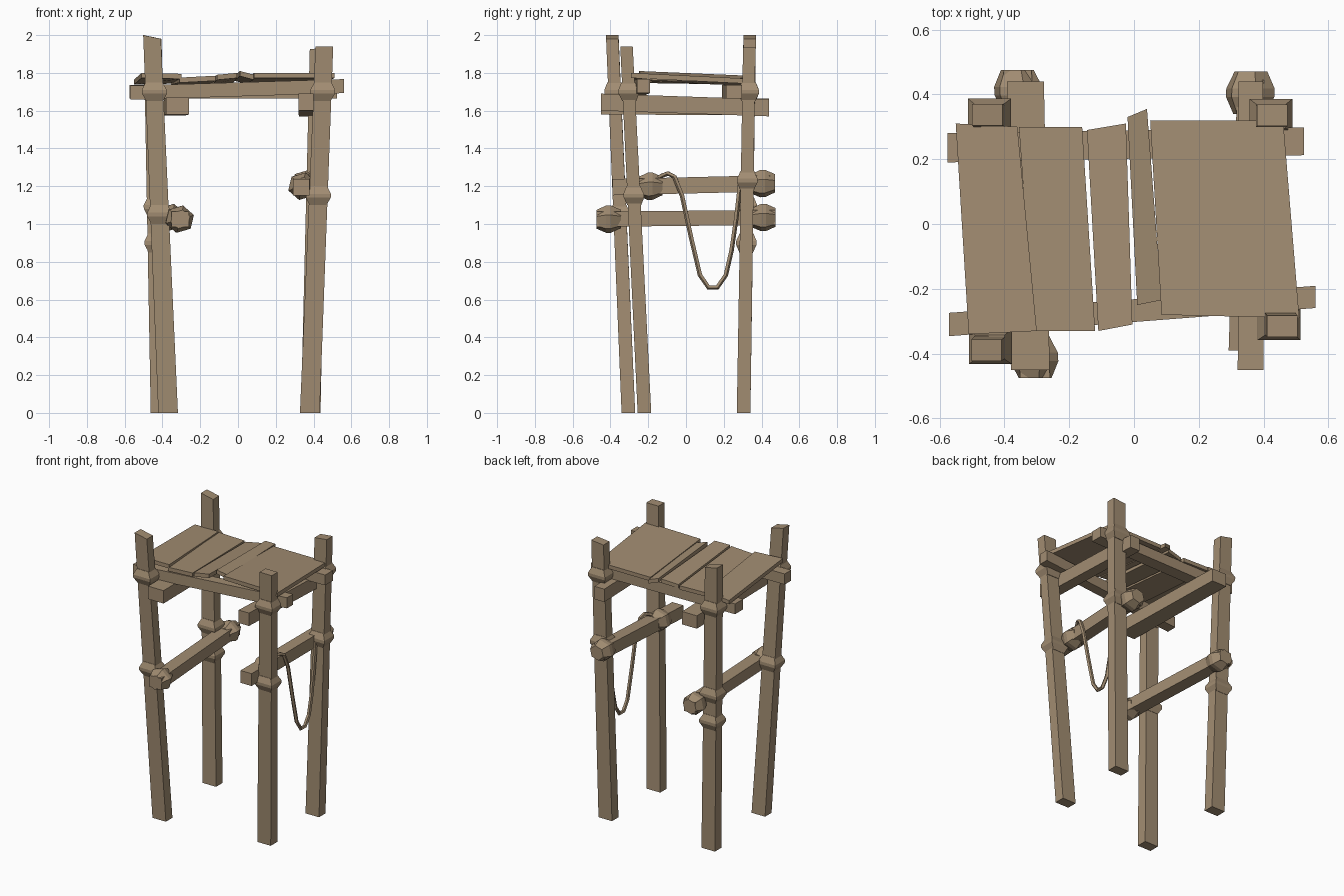
import bpy, bmesh, math
from mathutils import Vector

if "Cube" in bpy.data.objects:
    bpy.data.objects.remove(bpy.data.objects["Cube"])

wood = bpy.data.materials.new("weathered_wood")
wood.diffuse_color = (0.36, 0.265, 0.168, 1)
wood.use_nodes = True
wood.node_tree.nodes["Principled BSDF"].inputs["Base Color"].default_value = wood.diffuse_color


def finish(name, bm):
    bmesh.ops.recalc_face_normals(bm, faces=bm.faces)
    mesh = bpy.data.meshes.new(name)
    bm.to_mesh(mesh)
    bm.free()
    mesh.materials.append(wood)
    obj = bpy.data.objects.new(name, mesh)
    bpy.context.collection.objects.link(obj)
    return obj


def loft(name, rings):
    """Skin a list of vertex rings and cap both ends."""
    bm = bmesh.new()
    vs = [[bm.verts.new(p) for p in r] for r in rings]
    n = len(vs[0])
    for a, b in zip(vs, vs[1:]):
        for i in range(n):
            j = (i + 1) % n
            bm.faces.new((a[i], a[j], b[j], b[i]))
    bm.faces.new(vs[0])
    bm.faces.new(vs[-1])
    return finish(name, bm)


def ring(c, axis, hu, hv, sides=4, turn=math.pi / 4):
    """Polygon around c, square to the world axis; hu, hv are half widths."""
    u, v = [(1, 2), (0, 2), (0, 1)][axis]
    k = math.sqrt(2) if sides == 4 else 1
    pts = []
    for i in range(sides):
        p = Vector(c)
        t = turn + i * math.tau / sides
        p[u] += hu * k * math.cos(t)
        p[v] += hv * k * math.sin(t)
        pts.append(p)
    return pts


def along(a, b, axis, value):
    a, b = Vector(a), Vector(b)
    return a.lerp(b, (value - a[axis]) / (b[axis] - a[axis]))


def wrap(name, a, b, axis, at, hu, hv, half, sides=4, turn=math.pi / 4):
    """Bulging lashing around the member running from a to b."""
    rings = []
    for off, s in ((-half, .68), (-.2 * half, 1), (.2 * half, 1), (half, .68)):
        rings.append(ring(along(a, b, axis, at + off), axis, hu * s, hv * s, sides, turn))
    loft(name, rings)


# Leaning posts with lashings: bottom, top, top slant, lashing heights
posts = {
    "front_left": ((-.37, -.305, 0), (-.455, -.39, 1.99), -.01, (1.70, 1.05)),
    "back_left": ((-.41, .305, 0), (-.452, .337, 1.99), -.01, (1.70, 1.09, .90)),
    "front_right": ((.38, -.22, 0), (.457, -.315, 1.94), 0, (1.70, 1.15)),
    "back_right": ((.385, .305, 0), (.427, .335, 1.93), .005, (1.70, 1.23)),
}
for side, (a, b, slant, heights) in posts.items():
    top = ring(b, 2, .047, .033)
    for p in top:
        p.z += slant * (1 if p.x > b[0] else -1)
    loft(side + "_post", [ring(a, 2, .052, .036), top])
    for i, z in enumerate(heights):
        wrap(f"{side}_post_lashing_{i + 1}", a, b, 2, z, .066, .054, .05)

# Beams: start, end, axis, half widths, lashing positions along the beam
beams = {
    "left_rail": ((-.305, -.475, 1.025), (-.36, .475, 1.035), 1, .046, .04, (-.41, .41)),
    "right_rail": ((.335, -.39, 1.195), (.36, .445, 1.215), 1, .043, .043, (-.19, .405)),
    "left_bearer": ((-.32, -.45, 1.625), (-.335, .44, 1.62), 1, .06, .045, ()),
    "right_bearer": ((.36, -.45, 1.645), (.36, .44, 1.615), 1, .04, .045, ()),
    "front_bearer": ((-.57, -.31, 1.695), (.56, -.225, 1.73), 0, .036, .037, ()),
    "back_bearer": ((-.575, .235, 1.70), (.525, .255, 1.70), 0, .045, .036, ()),
}
for name, (a, b, ax, hu, hv, knots) in beams.items():
    loft(name, [ring(a, ax, hu, hv), ring(b, ax, hu * .95, hv)])
    for i, t in enumerate(knots):
        wrap(f"{name}_lashing_{i + 1}", a, b, ax, t, .078, .074, .065, 6, .3)

# Uneven deck planks: top corners back left, back right, front right, front left
planks = [
    ((-.55, .31, 1.765), (-.36, .30, 1.77), (-.30, -.33, 1.795), (-.51, -.34, 1.80)),
    ((-.355, .30, 1.765), (-.16, .30, 1.76), (-.12, -.33, 1.785), (-.31, -.33, 1.775)),
    ((-.145, .29, 1.76), (-.025, .31, 1.775), (-.005, -.31, 1.80), (-.11, -.33, 1.79)),
    ((-.02, .33, 1.785), (.04, .355, 1.77), (.085, -.235, 1.79), (.01, -.25, 1.81)),
    ((.05, .32, 1.77), (.46, .32, 1.77), (.51, -.29, 1.80), (.085, -.28, 1.80)),
]
for i, top in enumerate(planks):
    loft(f"deck_plank_{i + 1}",
         [[Vector(p) - Vector((0, 0, .027)) for p in top], [Vector(p) for p in top]])

# Rope slung from the right rail to the back right post
path = [(.34, -.19, 1.22), (.365, -.13, 1.255), (.385, -.095, 1.268), (.395, -.06, 1.25),
        (.40, -.02, 1.15), (.40, .03, .92), (.40, .075, .73), (.40, .12, .665),
        (.40, .165, .665), (.40, .21, .73), (.40, .24, .86), (.40, .265, 1.03),
        (.40, .285, 1.21)]
rings = []
for i, p in enumerate(path):
    d = Vector(path[min(i + 1, len(path) - 1)]) - Vector(path[max(i - 1, 0)])
    u = d.cross(Vector((1, 0, 0))).normalized()
    v = d.cross(u).normalized()
    r = .013
    rings.append([Vector(p) + r * (u * math.cos(t) + v * math.sin(t))
                  for t in (i * math.tau / 5 for i in range(5))])
loft("hanging_rope", rings)
